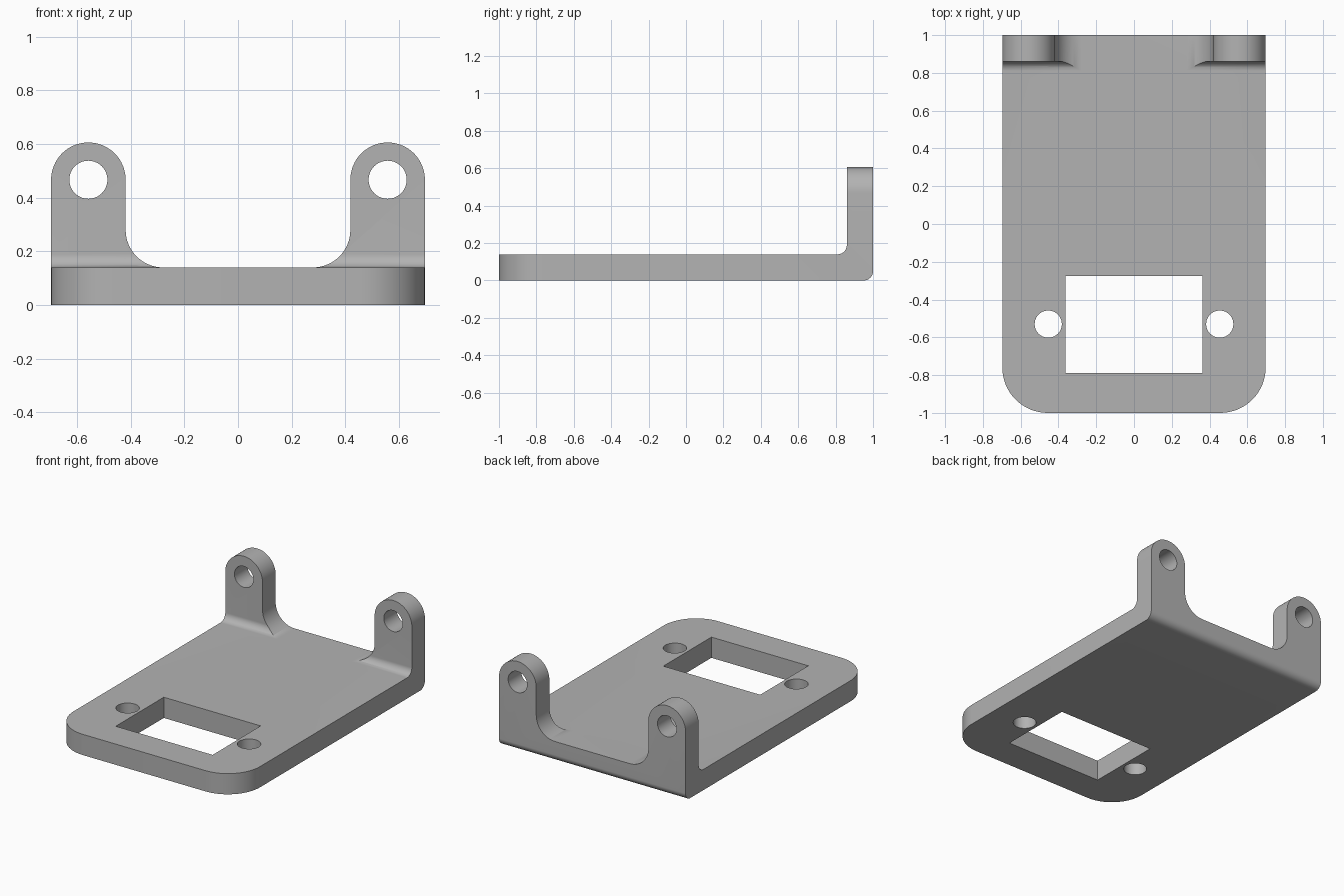
import bpy
import bmesh
from math import sin, cos, radians

cube = bpy.data.objects.get("Cube")
if cube:
    bpy.data.objects.remove(cube, do_unlink=True)

W = 0.697        # half width
T = 0.14         # plate thickness
EAR_Z = 0.467    # height of the ear holes
EAR_R = 0.139    # ear rounding
EAR_X = W - EAR_R
GAP_X = W - 2 * EAR_R

grey = bpy.data.materials.new("plain grey")
grey.use_nodes = True
colour = (0.45, 0.45, 0.45, 1)
grey.diffuse_color = colour
grey.node_tree.nodes["Principled BSDF"].inputs["Base Color"].default_value = colour


def arc(cx, cy, r, start, end, steps=16):
    angles = [radians(start + (end - start) * i / steps) for i in range(steps + 1)]
    return [(round(cx + r * cos(a), 5), round(cy + r * sin(a), 5)) for a in angles]


def mirrored(half):
    """Close an outline by reflecting its right half."""
    return half + [(-u, v) for u, v in reversed(half)]


def prism(name, outline, axis, low, high):
    """Extrude a flat outline along one axis."""
    place = {"x": lambda u, v, d: (d, u, v),
             "y": lambda u, v, d: (u, d, v),
             "z": lambda u, v, d: (u, v, d)}[axis]
    bm = bmesh.new()
    face = bm.faces.new([bm.verts.new(place(u, v, low)) for u, v in outline])
    new = bmesh.ops.extrude_face_region(bm, geom=[face])["geom"]
    shift = place(0, 0, high - low)
    bmesh.ops.translate(bm, vec=shift, verts=[g for g in new if isinstance(g, bmesh.types.BMVert)])
    bmesh.ops.recalc_face_normals(bm, faces=bm.faces)
    mesh = bpy.data.meshes.new(name)
    bm.to_mesh(mesh)
    bm.free()
    mesh.materials.append(grey)
    obj = bpy.data.objects.new(name, mesh)
    bpy.context.collection.objects.link(obj)
    return obj


def combine(target, cutter, operation):
    mod = target.modifiers.new("cut", "BOOLEAN")
    mod.operation = operation
    mod.solver = "EXACT"
    mod.object = cutter
    bpy.context.view_layer.objects.active = target
    bpy.ops.object.modifier_apply(modifier=mod.name)
    bpy.data.objects.remove(cutter, do_unlink=True)


# L-shaped side section with a filleted inner and rounded outer bend
section = ([(-1, 0)] + arc(0.95, 0.05, 0.05, -90, 0) + [(1, 0.7), (0.86, 0.7)]
           + arc(0.81, T + 0.05, 0.05, 0, -90) + [(-1, T)])
bracket = prism("bracket", section, "x", -W, W)

# Space between the two ears, with filleted feet
gap = mirrored(arc(GAP_X - T, 2 * T, T, -90, 0) + [(GAP_X, 0.9)])
combine(bracket, prism("gap_cutter", gap, "y", 0.7, 1.2), "DIFFERENCE")

# Rounded ear tops and ear holes
for side in (-1, 1):
    x = side * EAR_X
    top = arc(x, EAR_Z, EAR_R, 0, 180, 32) + [(x - EAR_R, 0.9), (x + EAR_R, 0.9)]
    combine(bracket, prism("ear_top_cutter", top, "y", 0.7, 1.2), "DIFFERENCE")
    hole = arc(x, EAR_Z, 0.071, 0, 360, 40)[:-1]
    combine(bracket, prism("ear_hole_cutter", hole, "y", 0.7, 1.2), "DIFFERENCE")

# Rounded front corners and screw holes of the plate
R = 0.24
for side in (-1, 1):
    corner = [(side * u, v) for u, v in arc(W - R, R - 1, R, -90, 0) + [(W, -1)]]
    combine(bracket, prism("corner_cutter", corner, "z", -0.2, 0.4), "DIFFERENCE")
    hole = arc(side * 0.454, -0.53, 0.072, 0, 360, 40)[:-1]
    combine(bracket, prism("screw_hole_cutter", hole, "z", -0.2, 0.4), "DIFFERENCE")

# Rectangular window through the plate
window = mirrored([(0.362, -0.788), (0.362, -0.275)])
combine(bracket, prism("window_cutter", window, "z", -0.2, 0.4), "DIFFERENCE")

bpy.ops.object.select_all(action="DESELECT")
bracket.select_set(True)
bpy.context.view_layer.objects.active = bracket
bpy.ops.object.shade_smooth_by_angle(angle=radians(30))
